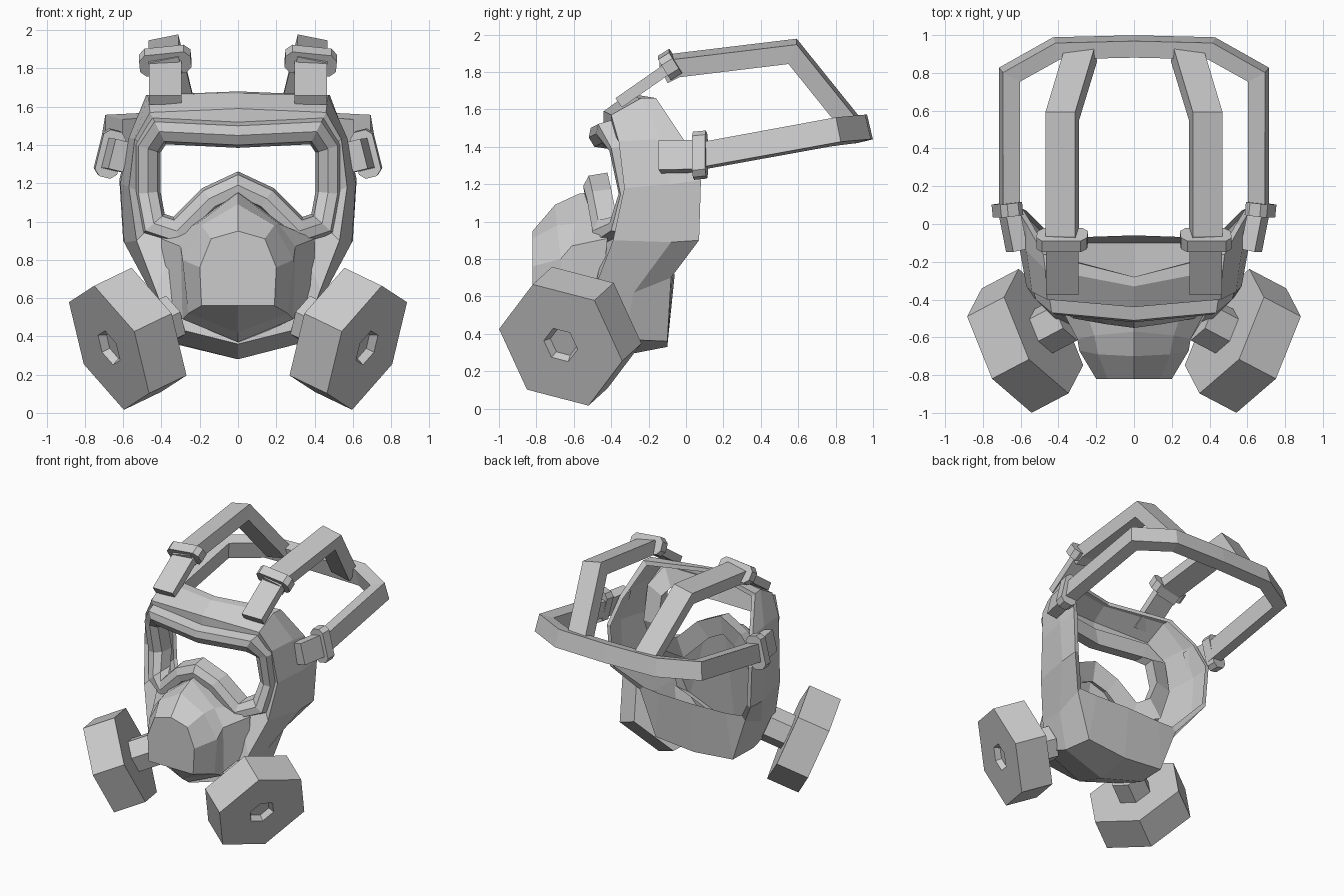
import bpy, bmesh, math
from mathutils import Vector as V

if "Cube" in bpy.data.objects:
    bpy.data.objects.remove(bpy.data.objects["Cube"])


def loft(name, rings, cap_start=False, cap_end=False, join=False):
    """Skin a list of closed point loops with quads."""
    bm = bmesh.new()
    rows = [[bm.verts.new(p) for p in r] for r in rings]
    n = len(rows[0])
    pairs = list(zip(rows, rows[1:])) + ([(rows[-1], rows[0])] if join else [])
    for a, b in pairs:
        for i in range(n):
            j = (i + 1) % n
            bm.faces.new((a[i], a[j], b[j], b[i]))
    if cap_start:
        bm.faces.new(rows[0][::-1])
    if cap_end:
        bm.faces.new(rows[-1])
    bmesh.ops.recalc_face_normals(bm, faces=bm.faces)
    me = bpy.data.meshes.new(name)
    bm.to_mesh(me)
    bm.free()
    ob = bpy.data.objects.new(name, me)
    bpy.context.collection.objects.link(ob)
    return ob


def ring(half):
    """Close a half loop (top centre -> right side -> bottom centre) by mirroring."""
    return [V(p) for p in half] + [V((-x, y, z)) for x, y, z in half[-2:0:-1]]


def offset(loop, n, dy):
    """Offset a front-facing loop outwards in xz and along y."""
    out = []
    for i, p in enumerate(loop):
        a = (p - loop[i - 1]).xz.normalized()
        b = (loop[(i + 1) % len(loop)] - p).xz.normalized()
        t = (a + b).normalized()
        k = n / max(0.7, t.dot(b))
        out.append(V((p.x - t.y * k, p.y + dy, p.z + t.x * k)))
    return out


def sweep(name, path, wide, width, thick, lean=0):
    """Flat strap along a path; wide is the direction of its width, lean tips it to the z axis."""
    path, rings = [V(p) for p in path], []
    for i, p in enumerate(path):
        a = (p - path[i - 1]).normalized() if i else None
        b = (path[i + 1] - p).normalized() if i < len(path) - 1 else None
        t = ((a or b) + (b or a)).normalized()
        w = (V(wide) - V((p.x, p.y, 0)) * lean).normalized()
        h = t.cross(w).normalized() * thick / 2 / t.dot(b or a)
        w = w * width / 2
        rings.append([p + w + h, p - w + h, p - w - h, p + w - h])
    return loft(name, rings, True, True)


def buckle(name, c, axis, wide, width, thick, length):
    """Chamfered block threaded on a strap."""
    c, t, w = V(c), V(axis).normalized(), V(wide).normalized()
    h = t.cross(w).normalized()
    a, b, k = width / 2, thick / 2, thick * 0.25
    sec = [(a, b - k), (a - k, b), (k - a, b), (-a, b - k),
           (-a, k - b), (k - a, -b), (a - k, -b), (a, k - b)]
    loft(name, [[c + t * s + w * x + h * y for x, y in sec]
                for s in (-length / 2, length / 2)], True, True)


# Lens rim
lens = ring([(0, -.48, 1.45), (.41, -.44, 1.47), (.47, -.37, 1.38), (.47, -.32, 1.15),
             (.44, -.37, .99), (.32, -.46, .95), (.15, -.49, 1.12), (0, -.51, 1.19)])
loft("lens_rim", [offset(lens, n, dy) for n, dy in
                  ((-.065, .09), (-.05, -.01), (.0, -.04), (.05, -.03), (.075, .06))], join=True)

# Face shell: loops from the lens to the face opening, with chin cup
shell = [
    [(0, -.44, 1.59), (.46, -.40, 1.57), (.54, -.36, 1.43), (.57, -.33, 1.18),
     (.53, -.39, .90), (.43, -.49, .64), (.36, -.54, .45), (0, -.60, .36)],
    [(0, -.33, 1.67), (.47, -.24, 1.66), (.57, -.14, 1.44), (.615, -.08, 1.2),
     (.595, -.08, .89), (.45, -.28, .62), (.35, -.33, .37), (0, -.36, .28)],
    [(0, -.28, 1.68), (.48, -.16, 1.66), (.57, 0, 1.42), (.62, .08, 1.22),
     (.60, .07, .90), (.45, -.08, .70), (.33, -.10, .36), (0, -.10, .33)],
    [(0, -.28, 1.65), (.45, -.16, 1.63), (.54, 0, 1.41), (.59, .08, 1.22),
     (.57, .07, .91), (.42, -.08, .73), (.29, -.07, .72), (0, -.06, .72)]]
loft("face_shell", [offset(lens, .02, .04)] + [ring(r) for r in shell])

# Snout, spreading back into the cheeks
loft("snout", [ring(r) for r in (
    [(0, -.82, .95), (.14, -.82, .91), (.20, -.82, .76), (.19, -.82, .56), (0, -.82, .56)],
    [(0, -.70, 1.09), (.19, -.69, .98), (.29, -.67, .80), (.26, -.66, .52), (0, -.68, .42)],
    [(0, -.57, 1.15), (.21, -.59, .99), (.30, -.61, .87), (.29, -.59, .49), (0, -.61, .37)],
    [(0, -.46, 1.16), (.26, -.45, .97), (.40, -.42, .91), (.40, -.45, .60), (0, -.54, .36)])],
    cap_start=True)

# Filters, necks, straps and buckles on both sides
for s, side in ((1, "right"), (-1, "left")):
    n = V((s * .815, -.428, -.392)).normalized()
    u = V((s * .209, .18, .238)).normalized()
    v = n.cross(u).normalized()
    centre = V((s * .674, -.67, .34))

    def hexagon(d, r):
        return [centre + n * d + (u * math.cos(k * math.pi / 3) + v * math.sin(k * math.pi / 3)) * r
                for k in range(6)]
    loft("filter_" + side, [hexagon(-.24, .365), hexagon(0, .365), hexagon(0, .1),
                            hexagon(-.04, .08)], True, True)
    loft("filter_neck_" + side, [hexagon(-.4, .13), hexagon(-.23, .13)], True, True)

    x = s * .38
    sweep("top_strap_front_" + side, [(x, -.36, 1.635), (x, -.08, 1.83)], (1, 0, 0), .17, .06)
    sweep("top_strap_" + side, [(x, -.12, 1.80), (x, -.05, 1.835), (x, .57, 1.91), (s * .28, .9, 1.5)],
          (1, 0, -s * .2), .16, .1)
    buckle("top_buckle_" + side, (x, -.085, 1.84), (0, .8, .5), (1, 0, -s * .1), .27, .13, .07)
    sweep("side_strap_" + side, [(s * .62, -.14, 1.345), (s * .665, .09, 1.35)],
          (-s * .25, 0, 1), .16, .08)
    buckle("side_buckle_" + side, (s * .67, .075, 1.355), (s * .1, 1, .1), (-s * .25, 0, 1), .25, .12, .07)

# Head band around the back
band = [(.66, .05, 1.345), (.66, .79, 1.48), (.41, .93, 1.495)]
sweep("head_band", band + [(0, .94, 1.495)] + [(-x, y, z) for x, y, z in band[::-1]],
      (0, 0, 1), .135, .09, lean=.25)
